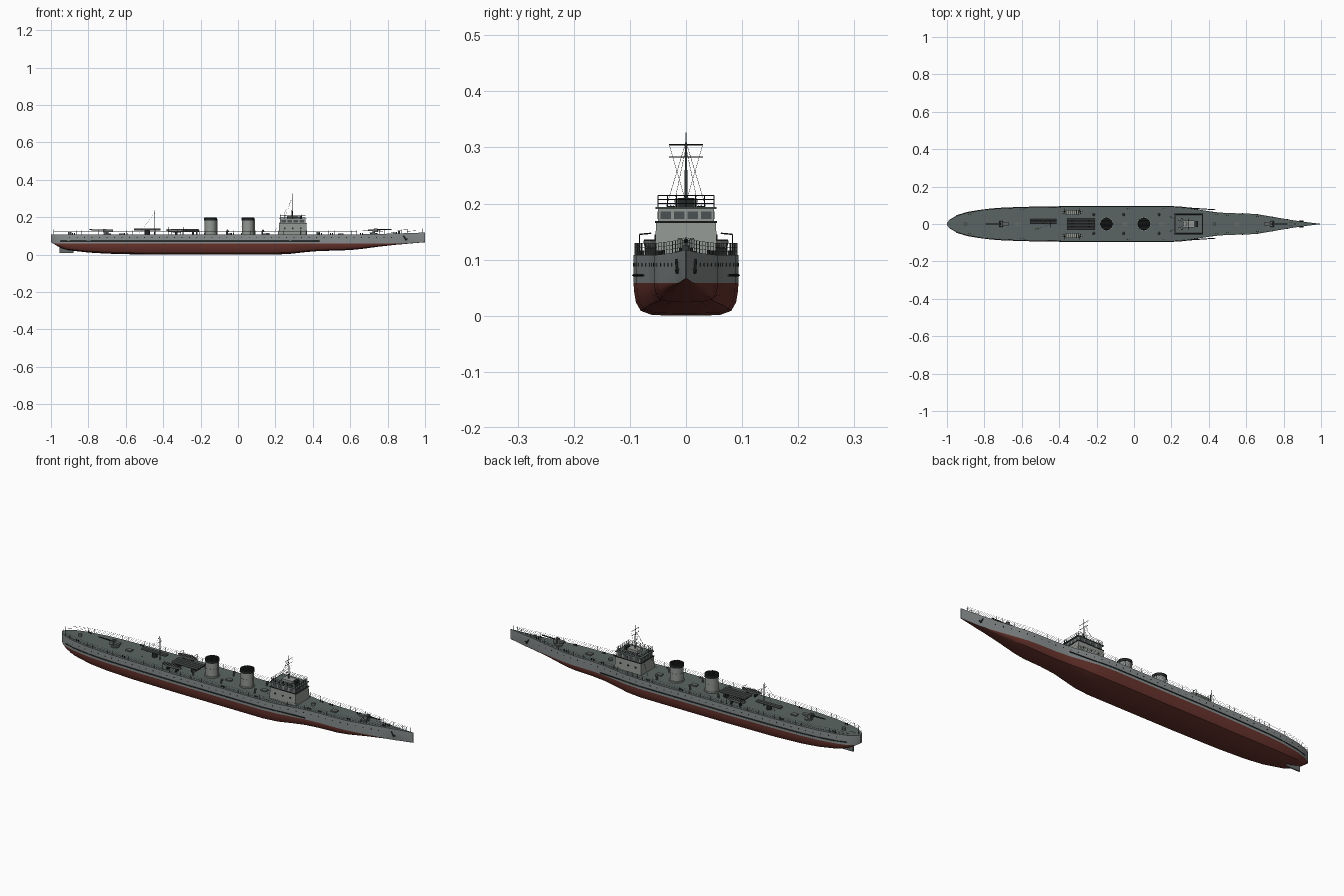
import bpy, bmesh, math
from mathutils import Vector, Matrix

if "Cube" in bpy.data.objects:
    bpy.data.objects.remove(bpy.data.objects["Cube"])

def mat(name, r, g, b):
    m = bpy.data.materials.new(name)
    m.diffuse_color = (r, g, b, 1)
    m.use_nodes = True
    m.node_tree.nodes["Principled BSDF"].inputs["Base Color"].default_value = m.diffuse_color
    return m

HULL = mat("hull_grey", .25, .27, .27)
RED = mat("antifouling_red", .14, .034, .026)
DECK = mat("deck_grey_green", .105, .13, .125)
HOUSE = mat("house_grey", .29, .31, .29)
DARK = mat("near_black", .018, .02, .02)
FIT = mat("fitting_grey", .13, .145, .14)
GLASS = mat("window_grey", .07, .085, .09)

class Part:
    """Collects primitives in one bmesh and turns them into one object."""
    def __init__(self, name, *mats):
        self.name, self.mats, self.bm = name, mats, bmesh.new()

    def paint(self, verts, m):
        for f in {f for v in verts for f in v.link_faces}:
            f.material_index = m

    def box(self, c, s, m=0, top=1.0):
        vs = bmesh.ops.create_cube(self.bm, size=1)['verts']
        for v in vs:
            k = top if v.co.z > 0 else 1
            v.co = Vector((c[0] + v.co.x * s[0] * k, c[1] + v.co.y * s[1] * k, c[2] + v.co.z * s[2]))
        self.paint(vs, m)

    def tube(self, a, b, r, m=0, n=4, r2=None):
        a, b = Vector(a), Vector(b)
        d = b - a
        M = Matrix.Translation((a + b) / 2) @ d.to_track_quat('Z', 'Y').to_matrix().to_4x4()
        vs = bmesh.ops.create_cone(self.bm, cap_ends=True, segments=n, radius1=r,
                                   radius2=r if r2 is None else r2, depth=d.length, matrix=M)['verts']
        self.paint(vs, m)

    def done(self, angle=35):
        me = bpy.data.meshes.new(self.name)
        bmesh.ops.recalc_face_normals(self.bm, faces=self.bm.faces)
        self.bm.to_mesh(me)
        self.bm.free()
        for m in self.mats:
            me.materials.append(m)
        me.shade_smooth()
        me.set_sharp_from_angle(angle=math.radians(angle))
        ob = bpy.data.objects.new(self.name, me)
        bpy.context.collection.objects.link(ob)
        return ob

# hull stations: x, half width, keel height
ST = [(-1, .006, .066), (-.985, .024, .057), (-.95, .044, .036), (-.9, .06, .022), (-.8, .077, .011),
      (-.7, .085, .005), (-.55, .09, .001), (-.3, .0935, 0), (0, .0935, 0), (.2, .0935, 0), (.28, .088, .004),
      (.36, .075, .013), (.42, .065, .018), (.5, .058, .021), (.6, .0565, .024), (.66, .052, .03),
      (.75, .037, .042), (.85, .02, .053), (.93, .009, .06), (1, .0008, .066)]
WL = .058

def at(x, i):
    for a, b in zip(ST, ST[1:]):
        if x <= b[0]:
            return a[i] + (b[i] - a[i]) * (x - a[0]) / (b[0] - a[0])
    return ST[-1][i]

def wid(x): return at(x, 1)
def deck(x): return .108 + .01 * max(0, (x - .6) / .4) ** 1.5

# hull: lofted sections, red below the waterline, deck on top
p = Part("hull", HULL, RED, DECK)
xs = sorted({s[0] for s in ST} | {round(-.95 + .05 * i, 3) for i in range(39)})
rows = []
for x in xs:
    w, k = wid(x), at(x, 2)
    wl = max(WL, k + .001)
    h, f = wl - k, .22 + .42 * min(1, w / .08)
    half = [(f * w, k + .02 * h), ((f + .62 * (1 - f)) * w, k + .15 * h),
            ((f + .88 * (1 - f)) * w, k + .42 * h), (.99 * w, k + .75 * h), (w, wl), (w, deck(x))]
    sec = [(-y, z) for y, z in reversed(half)] + [(0, k)] + half
    rows.append([p.bm.verts.new((x, y, z)) for y, z in sec])
n = len(rows[0])
for a, b in zip(rows, rows[1:]):
    for j in range(n):
        f = p.bm.faces.new((a[j], a[(j + 1) % n], b[(j + 1) % n], b[j]))
        f.material_index = 2 if j == n - 1 else 0 if j in (0, n - 2) else 1
p.bm.faces.new(rows[0])
p.bm.faces.new(rows[-1])
p.done(30)

p = Part("rudder", FIT)
p.box((-.918, 0, .024), (.075, .006, .03))
p.done()

# side strakes, portholes and anchors
p = Part("side_strakes", DARK)
for s in (-1, 1):
    px = [-.95 + .06 * i for i in range(21)] + [.3]
    for a, b in zip(px, px[1:]):
        p.tube((a, s * (wid(a) + .0003), .072), (b, s * (wid(b) + .0003), .072), .0025)
    p.tube((.3, s * .085, .072), (.435, s * .076, .072), .0025)
p.done()
p = Part("portholes", DARK)
for s in (-1, 1):
    for i in range(44):
        x = -.9 + .04 * i
        p.tube((x, s * (wid(x) - .002), .091), (x, s * (wid(x) + .0008), .091), .0028, n=8)
p.done()
p = Part("anchors", DARK)
for s in (-1, 1):
    p.tube((.885, s * .017, .1), (.9, s * .016, .076), .0028, n=6)
    p.tube((.893, s * .017, .08), (.907, s * .015, .083), .0028, n=6)
p.done()

# deck railing
p = Part("deck_railing", FIT)
for s in (-1, 1):
    prev = None
    for i in range(66):
        x = -.985 + .03 * i
        q = Vector((x, s * max(wid(x) - .002, .001), deck(x)))
        p.tube(q, q + Vector((0, 0, .021)), .0006)
        for z in (.007, .014, .021):
            if prev:
                p.tube(prev + Vector((0, 0, z)), q + Vector((0, 0, z)), .0004, n=3)
        prev = q
p.done()

# funnels
for i, x in enumerate((-.147, .053)):
    p = Part("funnel_%d" % (i + 1), HOUSE, DARK)
    p.tube((x, 0, .106), (x, 0, .115), .036, 0, 24)
    p.tube((x, 0, .11), (x, 0, .182), .032, 0, 24)
    p.tube((x, 0, .182), (x, 0, .196), .034, 1, 24)
    p.tube((x, 0, .15), (x, 0, .153), .033, 0, 24)
    for j in range(-3, 4):
        y = j * .009
        r = math.sqrt(.032 ** 2 - y * y)
        p.tube((x - r, y, .197), (x + r, y, .197), .0015, 1)
    p.tube((x + .035, 0, .108), (x + .035, 0, .19), .003, 0, 8)
    p.done()

# bridge: lower house, wheelhouse with windows, roof and upper platform
p = Part("bridge", HOUSE, DARK, GLASS, DECK)
p.box((.293, 0, .136), (.152, .112, .06), 0, .95)
p.box((.293, 0, .167), (.15, .11, .003), 1)
p.box((.293, 0, .179), (.135, .1, .024), 0)
p.box((.293, 0, .192), (.148, .108, .004), 3)
for i in range(4):
    y = (i - 1.5) * .024
    for sx in (-1, 1):
        p.box((.293 + sx * .0675, y, .179), (.002, .018, .014), 2)
    for s in (-1, 1):
        p.box((.293 + (i - 1.5) * .032, s * .05, .179), (.024, .002, .014), 2)
for s in (-1, 1):
    for x in (.25, .293, .336):
        p.tube((x, s * .05, .14), (x, s * .0558, .14), .005, 1, 10)
p.box((.293, 0, .2), (.06, .04, .016), 0)
p.box((.335, 0, .202), (.012, .03, .016), 1)
p.done()
p = Part("bridge_railing", DARK)
cs = [(.225, -.05), (.361, -.05), (.361, .05), (.225, .05)]
for (ax, ay), (bx, by) in zip(cs, cs[1:] + cs[:1]):
    for z in (.2, .207, .214):
        p.tube((ax, ay, z), (bx, by, z), .0008)
    for i in range(6):
        x, y = ax + (bx - ax) * i / 6, ay + (by - ay) * i / 6
        p.tube((x, y, .193), (x, y, .214), .0009)
p.done()

# masts with yards and rigging
p = Part("fore_mast", FIT, DARK)
p.tube((.29, 0, .19), (.29, 0, .327), .0035, 0, 8, .001)
for z in (.305, .283):
    p.tube((.29, -.03, z), (.29, .03, z), .0012, 1)
for s in (-1, 1):
    p.tube((.29, s * .03, .305), (.29, s * .004, .215), .0004, 1, 3)
    p.tube((.29, 0, .31), (.25, s * .035, .195), .0004, 1, 3)
    p.tube((.29, 0, .3), (.19, s * .04, .11), .0004, 1, 3)
p.done()
p = Part("aft_mast", FIT, DARK)
p.tube((-.445, 0, .106), (-.445, 0, .237), .003, 0, 8, .001)
p.tube((-.445, -.02, .2), (-.445, .02, .2), .001, 1)
for s in (-1, 1):
    p.tube((-.445, 0, .225), (-.53, s * .03, .11), .0004, 1, 3)
p.done()

# torpedo tubes amidships and aft
p = Part("torpedo_tubes", FIT, DARK)
for y in (-.024, -.008, .008, .024):
    p.tube((-.358, y, .13), (-.21, y, .13), .006, 0, 10)
    p.tube((-.21, y, .13), (-.209, y, .13), .0045, 1, 10)
for x in (-.33, -.24):
    p.box((x, 0, .118), (.012, .06, .022), 1)
for y in (.008, .021):
    p.tube((-.555, y, .133), (-.415, y, .133), .0055, 0, 10)
p.tube((-.485, .0145, .107), (-.485, .0145, .13), .014, 1, 12)
p.done()

# lifeboats with benches and davits
for s, nm in ((-1, "starboard"), (1, "port")):
    p = Part("lifeboat_" + nm, HOUSE, DARK)
    c = Vector((-.33, s * .062, .134))
    vs = bmesh.ops.create_uvsphere(p.bm, u_segments=20, v_segments=10, radius=1)['verts']
    for v in vs:
        v.co = c + Vector((v.co.x * .056, v.co.y * .014, min(v.co.z, 0) * .016))
    for i in range(-4, 5):
        w = .026 * math.sqrt(1 - (i / 5) ** 2)
        p.box(c + Vector((i * .011, 0, .001)), (.004, w, .002), 1)
    for dx in (-.04, .04):
        p.tube((c.x + dx, s * .083, .107), (c.x + dx, s * .083, .145), .0012, 1)
        p.tube((c.x + dx, s * .083, .145), (c.x + dx, s * .062, .147), .0012, 1)
        p.box((c.x + dx * .6, c.y, .114), (.004, .02, .014), 1)
    p.done()

# deck guns
for nm, x, d in (("fore_gun", .725, 1), ("aft_gun", -.7, -1)):
    z = deck(x)
    p = Part(nm, FIT, DARK)
    p.tube((x, 0, z - .002), (x, 0, z + .006), .02, 0, 16)
    p.tube((x, 0, z), (x, 0, z + .022), .008, 0, 12, .006)
    p.box((x - d * .008, 0, z + .02), (.045, .018, .01), 0)
    for s in (-1, 1):
        p.box((x + d * .012, s * .011, z + .02), (.022, .009, .018), 0, .8)
    p.tube((x, 0, z + .023), (x + d * .095, 0, z + .025), .004, 1, 8, .0025)
    p.done()

# bollards, capstans, vents and hatches
p = Part("deck_fittings", FIT, DARK)
for s in (-1, 1):
    for x in (-.88, -.6, -.03, .16, .44, .5, .66, .84):
        y = s * max(wid(x) - .012, .006)
        for dx in (-.006, .006):
            p.tube((x + dx, y, deck(x) - .001), (x + dx, y, deck(x) + .008), .0028, 1, 8)
    for x in (-.22, -.06, .13):
        p.tube((x, s * .05, .107), (x, s * .05, .126), .004, 0, 8)
        p.tube((x, s * .05, .126), (x + .008, s * .05, .13), .006, 0, 8)
for x in (.43, .86, -.9):
    p.tube((x, 0, deck(x) - .001), (x, 0, deck(x) + .012), .009 if x < .8 else .005, 0, 12)
for x in (-.62, -.05, .15, .55):
    p.box((x, 0, .11), (.03, .022, .008), 0)
p.tube((.985, 0, .116), (.985, 0, .14), .0006, 1)
p.tube((-.985, 0, .107), (-.985, 0, .135), .0006, 1)
p.done()
